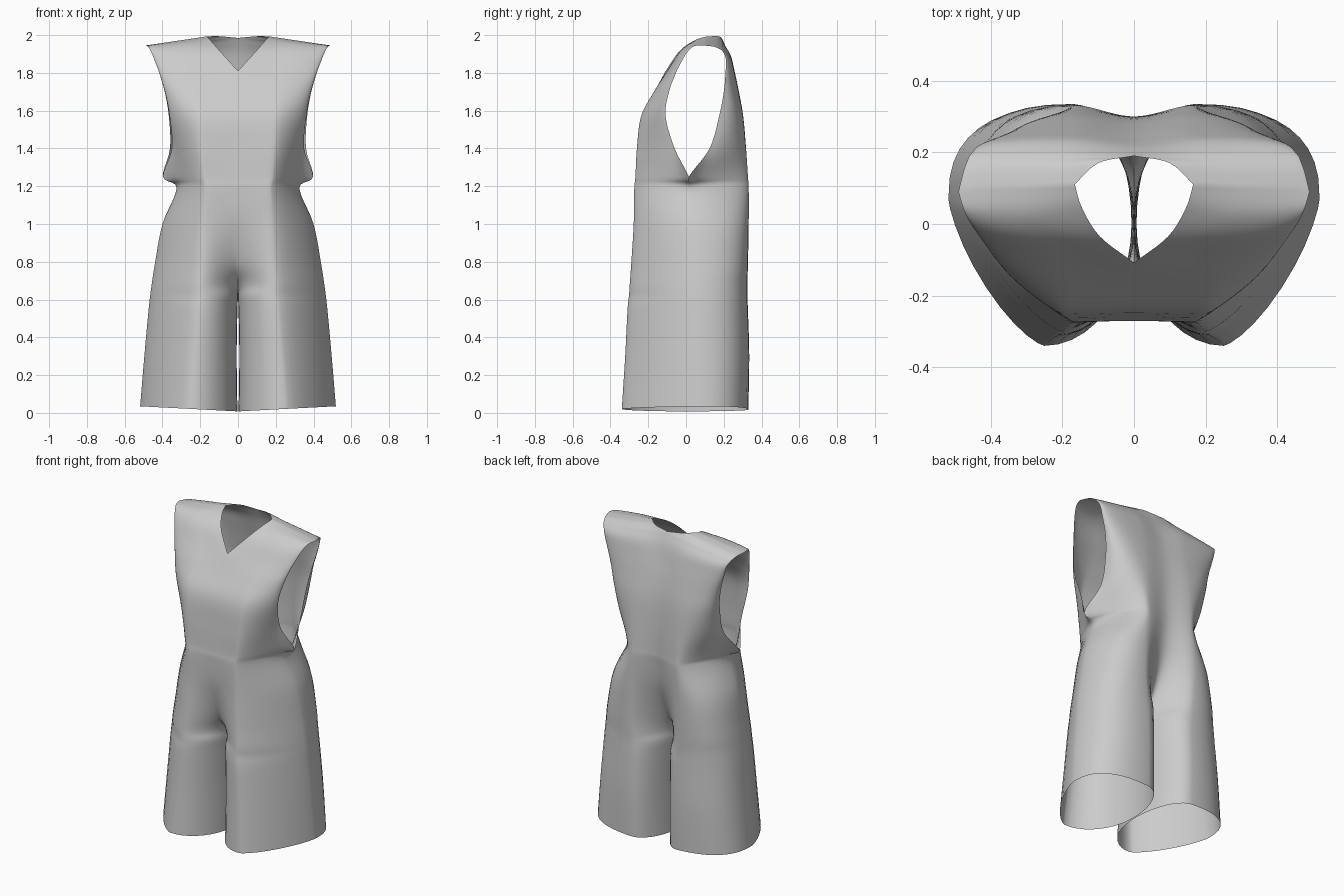
import bpy, bmesh
from math import sin, cos, pi, exp
from mathutils import Vector

SEG = 10       # columns per half of a panel section
SUB = 5        # rows between sections
CROTCH = 3     # section where the legs join
ARMPIT = 8     # section where the armhole opens

# Panel sections, hem to shoulder:
# centre x, y, z | fullest point x, y | side x, y, z
FRONT = [
    (.003, 0, .008, .25, -.340, .518, .07, .035),
    (.007, 0, .30, .23, -.322, .496, .06, .30),
    (.003, 0, .54, .21, -.31, .474, .055, .54),
    (0, 0, .62, .20, -.302, .465, .05, .62),
    (0, -.10, .68, .20, -.298, .457, .05, .68),
    (0, -.20, .79, .19, -.29, .440, .05, .79),
    (0, -.258, 1.0, .18, -.277, .40, .045, 1.0),
    (0, -.270, 1.18, .17, -.274, .325, .02, 1.19),
    (0, -.266, 1.25, .18, -.268, .322, .015, 1.25),
    (0, -.256, 1.40, .19, -.26, .335, -.06, 1.40),
    (0, -.236, 1.57, .20, -.238, .362, -.108, 1.57),
    (0, -.168, 1.70, .20, -.170, .387, -.09, 1.70),
    (0, -.108, 1.81, .20, -.10, .42, -.05, 1.81),
    (.095, -.035, 1.915, .27, -.035, .455, 0, 1.90),
    (.145, .045, 1.972, .30, .03, .475, .04, 1.94),
    (.165, .11, 1.993, .32, .105, .49, .09, 1.945),
]
BACK = [
    (.003, 0, .008, .17, .33, .518, .07, .035),
    (.007, 0, .30, .17, .335, .496, .06, .30),
    (.003, 0, .54, .17, .328, .474, .055, .54),
    (0, 0, .62, .18, .325, .465, .05, .62),
    (0, .09, .68, .18, .325, .457, .05, .68),
    (0, .18, .79, .19, .328, .440, .05, .79),
    (0, .265, 1.0, .19, .332, .40, .045, 1.0),
    (0, .296, 1.18, .17, .332, .325, .02, 1.19),
    (0, .300, 1.25, .17, .328, .322, .015, 1.25),
    (0, .298, 1.40, .17, .318, .345, .125, 1.40),
    (0, .288, 1.57, .17, .303, .366, .175, 1.57),
    (0, .268, 1.70, .17, .280, .388, .20, 1.70),
    (0, .244, 1.81, .17, .257, .42, .21, 1.81),
    (0, .220, 1.91, .20, .235, .44, .21, 1.88),
    (0, .190, 1.985, .22, .195, .46, .19, 1.92),
    (.10, .170, 1.994, .27, .160, .475, .15, 1.938),
    (.165, .11, 1.993, .32, .105, .49, .09, 1.945),
]
FLARE = {ARMPIT: .075, ARMPIT + 1: .015}     # rim of the armhole kicks outward
BLEND = {CROTCH + 1: .45, CROTCH + 2: .8}    # round inner leg fades to smooth centre


def section(k, s, power):
    """Centre to fullest point, then round to the side seam."""
    x0, y0, z0, xp, yp, x1, y1, z1 = s
    w = BLEND.get(k, 0 if k <= CROTCH else 1)
    pts = []
    for i in range(SEG + 1):
        u = i / SEG
        t = u * pi / 2
        fx = (1 - w) * (1 - cos(t)) + w * u
        fy = (1 - w) * sin(t) + w * u * u * (3 - 2 * u)
        pts.append((x0 + (xp - x0) * fx, y0 + (yp - y0) * fy))
    for i in range(1, SEG + 1):
        t = i / SEG * pi / 2
        a, b = sin(t) ** power, max(cos(t), 0) ** power
        x = xp + (x1 - xp) * a + FLARE.get(k, 0) * (i / SEG) ** 5
        pts.append((x, y1 + (yp - y1) * b))
    return [Vector((x, y, z0 + (z1 - z0) * (x - x0) / (x1 - x0))) for x, y in pts]


def spline(p0, p1, p2, p3, t):
    return p1 + .5 * t * (p2 - p0 + t * (2 * p0 - 5 * p1 + 4 * p2 - p3
                          + t * (3 * (p1 - p2) + p3 - p0)))


def panel(rows, power, neck):
    """Loft through the sections, with a corner at the neck section."""
    secs = [section(k, r, power(r[2])) for k, r in enumerate(rows)]
    n = len(secs)
    grid = []
    for j in range((n - 1) * SUB + 1):
        k = min(j // SUB, n - 2)
        t = j / SUB - k
        row = []
        for col in range(2 * SEG + 1):
            p0, p1, p2, p3 = [secs[max(0, min(n - 1, k + d))][col] for d in (-1, 0, 1, 2)]
            if k == neck:
                p0 = 2 * p1 - p2
            if k == neck - 1:
                p3 = 2 * p2 - p1
            p = spline(p0, p1, p2, p3, t)
            p.x = max(p.x, 0)
            row.append(p)
        grid.append(row)
    return grid


front = panel(FRONT, lambda z: 1.45 if z < 1.6 else 1.2, 12)
back = panel(BACK, lambda z: .8 + .5 * exp(-((z - 1.25) / .2) ** 2), 14)
back[-1] = front[-1]     # shoulder seam

# Close the inner leg seam and the side seam
for j, (f, b) in enumerate(zip(front, back)):
    if j <= CROTCH * SUB:
        f[0] = b[0] = (f[0] + b[0]) / 2
    if j <= ARMPIT * SUB:
        f[-1] = b[-1] = (f[-1] + b[-1]) / 2

# Right half and its mirror image
bm = bmesh.new()
for side in (1, -1):
    for grid in (front, back):
        vs = [[bm.verts.new((p.x * side, p.y, p.z)) for p in row] for row in grid]
        for r0, r1 in zip(vs, vs[1:]):
            for i in range(len(r0) - 1):
                bm.faces.new((r0[i], r0[i + 1], r1[i + 1], r1[i]))
bmesh.ops.remove_doubles(bm, verts=bm.verts, dist=.0004)
bmesh.ops.recalc_face_normals(bm, faces=bm.faces)

mesh = bpy.data.meshes.new("romper")
bm.to_mesh(mesh)
bm.free()
romper = bpy.data.objects.new("romper", mesh)
bpy.context.collection.objects.link(romper)
bpy.context.view_layer.objects.active = romper
romper.select_set(True)
bpy.ops.object.shade_smooth_by_angle(angle=1.2)
